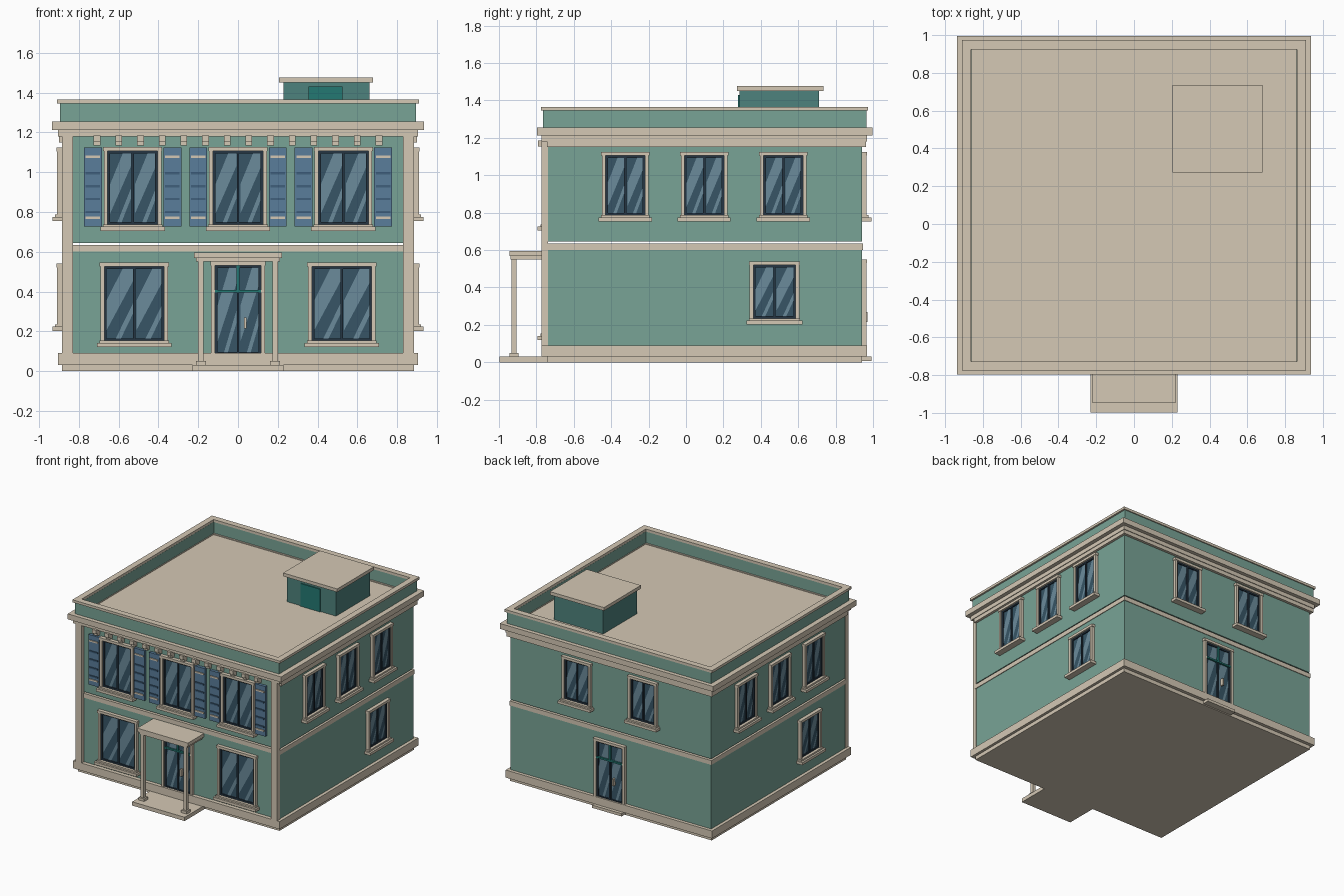
import bpy, bmesh
from math import pi
from mathutils import Matrix, Vector

if "Cube" in bpy.data.objects:
    bpy.data.objects.remove(bpy.data.objects["Cube"])

def material(name, rgb):
    m = bpy.data.materials.new(name)
    m.diffuse_color = (*rgb, 1)
    m.use_nodes = True
    m.node_tree.nodes["Principled BSDF"].inputs["Base Color"].default_value = m.diffuse_color
    return m

WALL = material("wall_green", (0.19, 0.37, 0.305))
TRIM = material("trim_beige", (0.66, 0.58, 0.46))
GLASS = material("glass_blue", (0.038, 0.091, 0.133))
SHINE = material("glass_shine", (0.147, 0.258, 0.328))
SASH = material("sash_dark", (0.018, 0.035, 0.055))
SHUT = material("shutter_blue", (0.10, 0.205, 0.328))
SLAT = material("slat_blue", (0.05, 0.115, 0.20))
TEAL = material("teal", (0.017, 0.19, 0.17))
HUT = material("hut_green", (0.076, 0.223, 0.205))

def finish(name, mat, bm, M):
    me = bpy.data.meshes.new(name)
    bm.transform(M)
    bmesh.ops.recalc_face_normals(bm, faces=bm.faces)
    bm.to_mesh(me)
    bm.free()
    me.materials.append(mat)
    ob = bpy.data.objects.new(name, me)
    bpy.context.collection.objects.link(ob)
    return ob

def boxes(name, mat, items, M=Matrix()):
    """One object from boxes given as (x0, x1, y0, y1, z0, z1)."""
    bm = bmesh.new()
    for x0, x1, y0, y1, z0, z1 in items:
        T = Matrix.Translation(((x0 + x1) / 2, (y0 + y1) / 2, (z0 + z1) / 2))
        S = Matrix.Diagonal((x1 - x0, y1 - y0, z1 - z0, 1))
        bmesh.ops.create_cube(bm, size=1, matrix=T @ S)
    return finish(name, mat, bm, M)

def ring(name, mat, hx, y0, y1, t, z0, z1):
    """Rectangular hollow band with wall thickness t."""
    return boxes(name, mat, [(-hx, hx, y0, y0 + t, z0, z1), (-hx, hx, y1 - t, y1, z0, z1),
                             (-hx, -hx + t, y0 + t, y1 - t, z0, z1),
                             (hx - t, hx, y0 + t, y1 - t, z0, z1)])

def face(angle, dist):
    """Facade frame: local x along the wall, local -y outward, wall at y = 0."""
    return Matrix.Translation((0, 0.1, 0)) @ Matrix.Rotation(angle, 4, 'Z') @ Matrix.Translation((0, -dist, 0))

FRONT, BACK = face(0, 0.843), face(pi, 0.841)
RIGHT, LEFT = face(pi / 2, 0.884), face(-pi / 2, 0.884)

def glazing(name, M, u, w, z0, z1):
    """Glass, diagonal shine and dark two-pane sash."""
    h = w / 2
    boxes(name + "_glass", GLASS, [(u - h, u + h, -0.004, 0.01, z0, z1)], M)
    bm = bmesh.new()
    for a, b in ((u - h, u), (u, u + h)):
        a, b, c, d = a + 0.012, b - 0.007, z0 + 0.012, z1 - 0.012
        for poly in (((0, 0.12), (1, 0.82), (1, 1), (0.6, 1), (0, 0.55)),
                     ((0.35, 0), (0.55, 0), (1, 0.35), (1, 0.5))):
            bm.faces.new([bm.verts.new((a + s * (b - a), -0.006, c + t * (d - c))) for s, t in poly])
    finish(name + "_shine", SHINE, bm, M)
    boxes(name + "_sash", SASH, [(u - h, u - h + 0.012, -0.014, 0, z0, z1), (u + h - 0.012, u + h, -0.014, 0, z0, z1),
                                 (u - 0.006, u + 0.006, -0.014, 0, z0, z1),
                                 (u - h, u + h, -0.013, 0, z0, z0 + 0.012),
                                 (u - h, u + h, -0.013, 0, z1 - 0.012, z1)], M)

def surround(name, M, u, w, z0, z1, f=0.02):
    """Beige jambs and eared header."""
    h = w / 2
    boxes(name + "_frame", TRIM, [(u - h - f, u - h, -0.025, 0, z0, z1), (u + h, u + h + f, -0.025, 0, z0, z1),
                                  (u - h - f - 0.004, u + h + f + 0.004, -0.028, 0, z1, z1 + f)], M)

def window(name, M, u, w, z0, z1):
    glazing(name, M, u, w, z0, z1)
    surround(name, M, u, w, z0 - 0.01, z1)
    h = w / 2 + 0.037
    boxes(name + "_sill", TRIM, [(u - h, u + h, -0.05, 0, z0 - 0.033, z0 - 0.012),
                                 (u - h + 0.012, u + h - 0.012, -0.035, 0, z0 - 0.012, z0)], M)

def door(name, M):
    glazing(name, M, 0, 0.23, 0.085, 0.53)
    surround(name, M, 0, 0.23, 0.085, 0.53)
    boxes(name + "_cross", TEAL, [(-0.115, 0.115, -0.02, 0, 0.395, 0.408),
                                  (-0.007, 0.007, -0.018, 0, 0.408, 0.53)], M)
    boxes(name + "_handle", TRIM, [(0.03, 0.042, -0.03, 0, 0.215, 0.27)], M)

# Storeys, with the narrow open joint between them
Y0, Y1 = -0.743, 0.941
boxes("base_plinth", TRIM, [(-0.884, 0.884, Y0, Y1, 0, 0.03)])
boxes("lower_storey", WALL, [(-0.88, 0.88, Y0, Y1, 0.03, 0.633)])
boxes("upper_storey", WALL, [(-0.88, 0.88, Y0, Y1, 0.645, 1.21)])
ring("base_band", TRIM, 0.905, -0.773, 0.967, 0.05, 0.03, 0.09)
ring("floor_band", TRIM, 0.885, Y0 - 0.005, Y1 + 0.005, 0.03, 0.60, 0.635)
boxes("corner_pilasters", TRIM, [(s * 0.857 - 0.027, s * 0.857 + 0.027, -0.773, Y0 + 0.005, 0.03, 1.2) for s in (-1, 1)])

# Frieze, cornice, roof and parapet
ring("frieze", TRIM, 0.905, -0.773, 0.967, 0.05, 1.18, 1.212)
boxes("side_frieze", TRIM, [(-0.9, -0.87, Y0, 0.962, 1.15, 1.19), (0.87, 0.9, Y0, 0.962, 1.15, 1.19),
                            (-0.88, 0.88, 0.92, 0.962, 1.15, 1.19)])
ring("cornice", TRIM, 0.936, -0.797, 0.996, 0.08, 1.212, 1.255)
boxes("roof_deck", TRIM, [(-0.88, 0.88, Y0, Y1, 1.21, 1.25)])
ring("parapet", WALL, 0.896, -0.765, 0.965, 0.035, 1.25, 1.345)
ring("parapet_cap", TRIM, 0.91, -0.775, 0.973, 0.048, 1.345, 1.365)
boxes("cornice_brackets", TRIM, [b for i in range(14) for c in [(i - 6.5) * 0.109] for b in
      ((c - 0.017, c + 0.017, -0.79, Y0, 1.155, 1.185), (c - 0.017, c + 0.017, -0.772, Y0, 1.135, 1.155))])

# Roof hut
boxes("roof_hut", HUT, [(0.23, 0.66, 0.285, 0.71, 1.24, 1.45)])
boxes("roof_hut_slab", TRIM, [(0.205, 0.68, 0.272, 0.735, 1.45, 1.476)])
boxes("roof_hut_door", TEAL, [(0.355, 0.525, 0.277, 0.29, 1.24, 1.43)])

# Front windows and shutters
for i, u in enumerate((-0.53, 0, 0.53)):
    window(f"front_upper_window_{i}", FRONT, u, 0.25, 0.738, 1.107)
    for side, c in (("left", u - 0.2), ("right", u + 0.2)):
        n = f"shutter_{i}_{side}"
        boxes(n, SHUT, [(c - 0.045, c + 0.045, -0.022, 0, 0.726, 1.123)], FRONT)
        boxes(n + "_slats", SLAT, [(c - 0.036, c + 0.036, -0.029, 0, z - 0.006, z + 0.006)
                                   for z in (0.8, 0.865, 0.93, 0.995)], FRONT)
        boxes(n + "_straps", TRIM, [(c - 0.036, c + 0.036, -0.029, 0, z - 0.006, z + 0.006)
                                    for z in (0.77, 1.078)], FRONT)
for i, u in enumerate((-0.522, 0.522)):
    window(f"front_lower_window_{i}", FRONT, u, 0.30, 0.153, 0.525)

# Side and back windows
for side, M in (("right", RIGHT), ("left", LEFT)):
    for i, u in enumerate((-0.425, -0.003, 0.42)):
        window(f"{side}_upper_window_{i}", M, u, 0.21, 0.787, 1.105)
    window(f"{side}_lower_window", M, 0.373, 0.225, 0.235, 0.52)
for i, u in enumerate((-0.29, 0.29)):
    window(f"back_upper_window_{i}", BACK, u, 0.21, 0.787, 1.105)

# Doors, porch and back step
door("front_door", FRONT)
door("back_door", BACK)
boxes("back_step", TRIM, [(-0.13, 0.13, 0.93, 0.993, 0.008, 0.03)])
boxes("porch_step", TRIM, [(-0.23, 0.23, -0.997, Y0, 0, 0.03)])
boxes("porch_roof", TRIM, [(-0.222, 0.222, -0.945, Y0, 0.568, 0.596), (-0.21, 0.21, -0.937, Y0, 0.55, 0.57)])
boxes("porch_columns", TRIM, [b for s in (-0.187, 0.187) for b in
      ((s - 0.013, s + 0.013, -0.933, -0.907, 0.03, 0.555), (s - 0.025, s + 0.025, -0.945, -0.895, 0.03, 0.05))])
